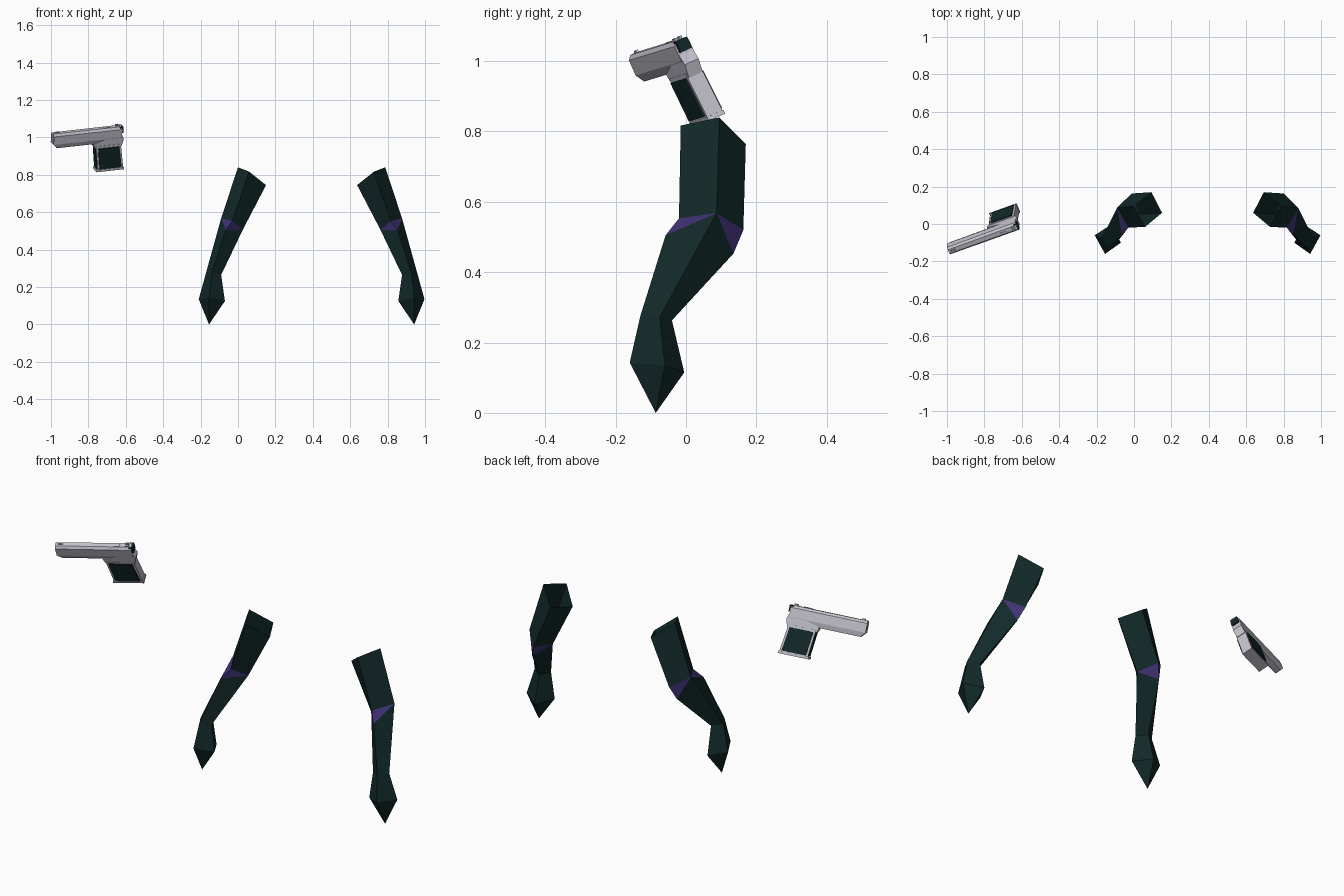
import bpy, bmesh
from mathutils import Vector, Matrix

if "Cube" in bpy.data.objects:
    bpy.data.objects.remove(bpy.data.objects["Cube"])


def make_mat(name, rgb):
    m = bpy.data.materials.new(name)
    m.diffuse_color = (*rgb, 1)
    m.use_nodes = True
    m.node_tree.nodes["Principled BSDF"].inputs["Base Color"].default_value = m.diffuse_color
    return m


SLEEVE = make_mat("dark_teal", (0.006, 0.022, 0.022))
PURPLE = make_mat("purple", (0.05, 0.03, 0.17))
METAL = make_mat("light_metal", (0.55, 0.54, 0.61))


def make_object(name, verts, faces, mats, indices=None, matrix=None):
    bm = bmesh.new()
    vs = [bm.verts.new(v) for v in verts]
    for i, f in enumerate(faces):
        face = bm.faces.new([vs[k] for k in f])
        face.material_index = indices[i] if indices else 0
    bmesh.ops.recalc_face_normals(bm, faces=bm.faces)
    if matrix:
        bm.transform(matrix)
    me = bpy.data.meshes.new(name)
    bm.to_mesh(me)
    bm.free()
    for m in mats:
        me.materials.append(m)
    ob = bpy.data.objects.new(name, me)
    bpy.context.collection.objects.link(ob)
    return ob


# ---- Arms: four-sided rings ordered front, outer, back, inner ----
SHOULDER = [(0.06, -0.015, 0.817), (0.0, 0.095, 0.84), (0.093, 0.17, 0.765), (0.15, 0.06, 0.745)]
ELBOW = [(-0.03, -0.02, 0.553), (-0.09, 0.087, 0.568), (-0.013, 0.163, 0.52), (0.025, 0.052, 0.505)]
ELBOW_LOW = [(-0.065, -0.058, 0.505), (-0.04, 0.135, 0.453)]  # front, back
WRIST = [(-0.14, -0.13, 0.275), (-0.172, -0.075, 0.272), (-0.122, -0.04, 0.263), (-0.09, -0.097, 0.265)]
HAND = [(-0.155, -0.16, 0.143), (-0.21, -0.06, 0.135), (-0.125, -0.005, 0.115), (-0.07, -0.10, 0.125)]
TIP = [(-0.155, -0.086, 0.0)]


def arm(name, mirrored):
    verts = SHOULDER + ELBOW + ELBOW_LOW + WRIST + HAND + TIP
    if mirrored:
        verts = [(0.787 - x, y, z) for x, y, z in verts]
    top, up = [0, 1, 2, 3], [4, 5, 6, 7]
    low, wrist = [8, 5, 9, 7], [10, 11, 12, 13]
    hand, tip = [14, 15, 16, 17], 18
    faces = []
    for r, q in ((top, up), (low, wrist), (wrist, hand)):
        for i in range(4):
            j = (i + 1) % 4
            faces.append((r[i], r[j], q[j], q[i]))
    faces += [(hand[i], hand[(i + 1) % 4], tip) for i in range(4)]
    plain = len(faces)
    # purple elbow wedges
    faces += [(4, 5, 8), (4, 8, 7), (5, 6, 9), (6, 7, 9)]
    idx = [0] * plain + [1] * 4
    make_object(name, verts, faces, [SLEEVE, PURPLE], idx)


arm("left_arm", False)
arm("right_arm", True)

# ---- Pistol frame: local axes are forward, side, up ----
fwd = Vector((-0.935, -0.338, -0.104)).normalized()
up = Vector((0.044, -0.40, 0.914))
up = (up - fwd * up.dot(fwd)).normalized()
side = up.cross(fwd)
FRAME = Matrix((fwd, side, up)).transposed().to_4x4()
FRAME.translation = Vector((-0.628, 0.0, 1.025))


def loft(name, rings, mat):
    """Join equal rings of points and close both ends."""
    n = len(rings[0])
    verts = [p for r in rings for p in r]
    faces = [tuple(range(n)), tuple(range(len(verts) - n, len(verts)))]
    for k in range(len(rings) - 1):
        for i in range(n):
            j = (i + 1) % n
            faces.append((k * n + i, k * n + j, (k + 1) * n + j, (k + 1) * n + i))
    return make_object(name, verts, faces, [mat], matrix=FRAME)


def block(name, outline, b0, b1, mat):
    """Extrude a (forward, up) outline across the side axis."""
    return loft(name, [[(a, b, c) for a, c in outline] for b in (b0, b1)], mat)


def rect(a0, a1, c0, c1):
    return [(a0, c0), (a1, c0), (a1, c1), (a0, c1)]


# slide with chamfered top and bottom
half = [(0.013, 0.041), (0.024, 0.029), (0.024, -0.018), (0.015, -0.043)]
section = half + [(-b, c) for b, c in reversed(half)]
loft("slide", [[(0.0, b, c) for b, c in section],
               [(0.368 if c < -0.03 else 0.39, b * 0.92, c) for b, c in section]], METAL)

# rear frame shoulder
block("rear_frame", [(-0.012, -0.03), (0.0, 0.0), (0.05, -0.01), (0.16, -0.04),
                     (0.15, -0.066), (0.0, -0.07)], -0.023, 0.023, METAL)

# grip, base plate and dark side panels
block("grip", [(0.005, -0.055), (0.145, -0.055), (0.13, -0.195), (-0.015, -0.195)],
      -0.025, 0.025, METAL)
block("grip_base", [(-0.018, -0.192), (0.136, -0.192), (0.138, -0.204), (-0.02, -0.204)],
      -0.027, 0.027, METAL)
for name, s in (("left_grip_panel", 1), ("right_grip_panel", -1)):
    block(name, [(0.014, -0.068), (0.134, -0.068), (0.121, -0.188), (-0.003, -0.188)],
          s * 0.024, s * 0.031, SLEEVE)
# dark front strap
loft("front_strap", [[(a + d, b, c) for a, c in ((0.144, -0.068), (0.131, -0.188))
                      for b in ((-0.021, 0.021) if c > -0.1 else (0.021, -0.021))]
                     for d in (-0.004, 0.004)], SLEEVE)

# hammer, sights and ejection port
block("hammer", rect(-0.009, 0.012, 0.006, 0.040), -0.019, 0.019, SLEEVE)
for name, s in (("left_rear_sight", 1), ("right_rear_sight", -1)):
    block(name, rect(0.012, 0.03, 0.038, 0.049), s * 0.004, s * 0.012, METAL)
block("front_sight", [(0.35, 0.04), (0.378, 0.04), (0.372, 0.048), (0.36, 0.048)],
      -0.004, 0.004, METAL)
block("ejection_port", rect(0.06, 0.10, 0.038, 0.044), 0.0, 0.012, METAL)
